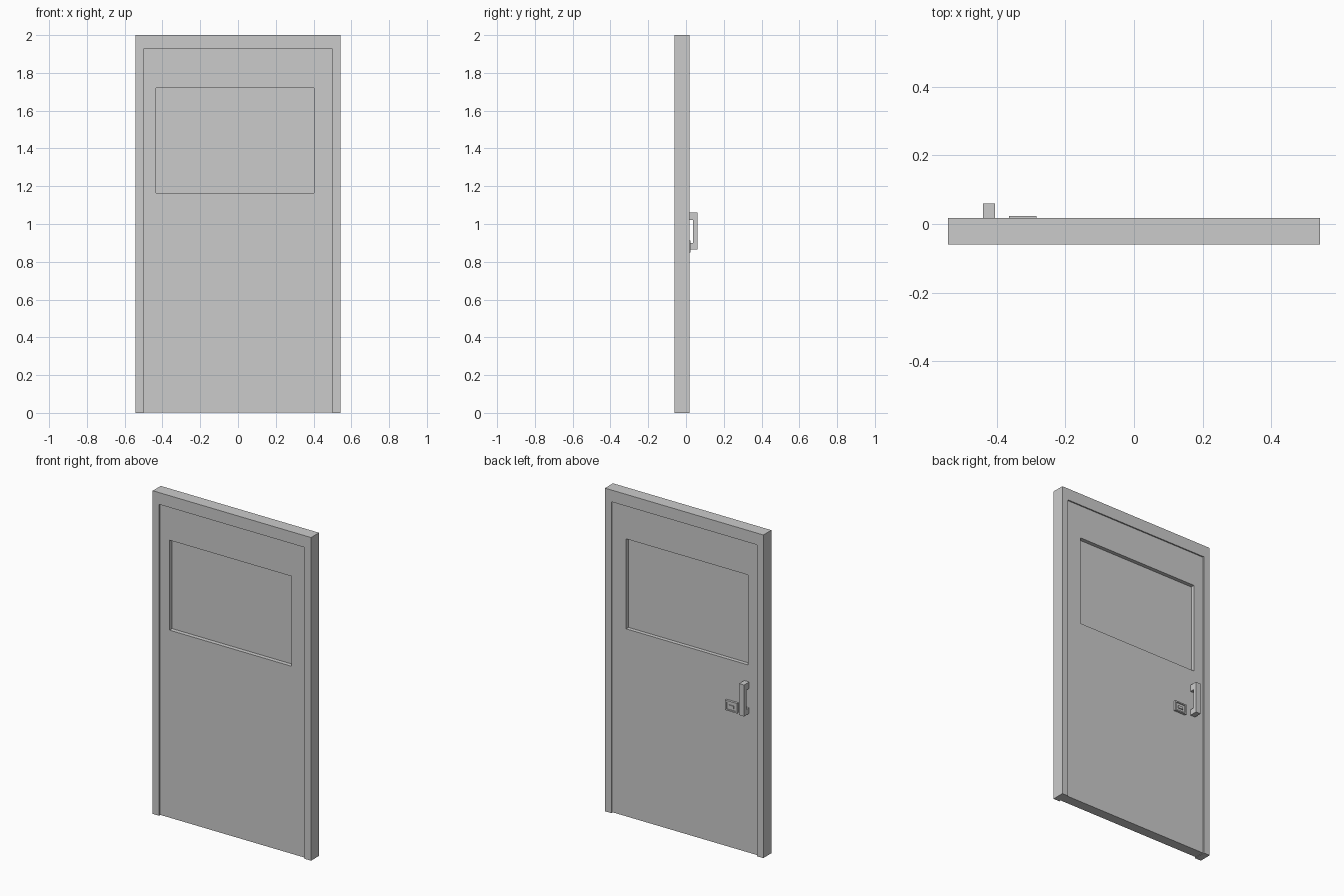
import bpy, bmesh
from mathutils import Vector

if "Cube" in bpy.data.objects:
    bpy.data.objects.remove(bpy.data.objects["Cube"])


def finish(name, bm):
    bmesh.ops.recalc_face_normals(bm, faces=bm.faces)
    mesh = bpy.data.meshes.new(name)
    bm.to_mesh(mesh)
    bm.free()
    obj = bpy.data.objects.new(name, mesh)
    bpy.context.collection.objects.link(obj)
    return obj


def prism(name, points, offset):
    """Extrude a closed flat outline along an offset vector."""
    bm = bmesh.new()
    face = bm.faces.new([bm.verts.new(p) for p in points])
    ext = bmesh.ops.extrude_face_region(bm, geom=[face], use_keep_orig=True)
    moved = [g for g in ext["geom"] if isinstance(g, bmesh.types.BMVert)]
    bmesh.ops.translate(bm, verts=moved, vec=Vector(offset))
    return finish(name, bm)


def rect(x0, x1, z0, z1):
    return [(x0, z0), (x1, z0), (x1, z1), (x0, z1)]


def slab(name, r, y0, y1):
    return prism(name, [(x, y0, z) for x, z in rect(*r)], (0, y1 - y0, 0))


def ring(name, outer, inner, y0, y1):
    """Rectangular slab with a rectangular opening."""
    bm = bmesh.new()
    loops = [[bm.verts.new((x, y, z)) for x, z in rect(*r)]
             for r, y in ((outer, y0), (inner, y0), (inner, y1), (outer, y1))]
    for a, b in zip(loops, loops[1:] + loops[:1]):
        for i in range(4):
            j = (i + 1) % 4
            bm.faces.new((a[i], a[j], b[j], b[i]))
    return finish(name, bm)


FRONT, BACK, STEP = -0.06, 0.018, 0.008
W, INNER_W, INNER_TOP = 0.542, 0.499, 1.927
WINDOW = (-0.433, 0.403, 1.163, 1.72)

# Door frame: two jambs and a header, open at the bottom
frame = [(-W, 0), (-W, 2), (W, 2), (W, 0), (INNER_W, 0), (INNER_W, INNER_TOP),
         (-INNER_W, INNER_TOP), (-INNER_W, 0)]
prism("door_frame", [(x, FRONT, z) for x, z in frame], (0, BACK - FRONT, 0))

# Door leaf, set slightly back from the frame on both sides
ring("door_leaf", (-INNER_W, INNER_W, 0.003, INNER_TOP), WINDOW,
     FRONT + STEP, BACK - STEP)

# Thin window pane in the middle of the leaf
slab("window_pane", WINDOW, -0.026, -0.014)

# Pull handle on the back face
grip = [(0.009, 0.865), (0.06, 0.865), (0.06, 1.06), (0.009, 1.06),
        (0.009, 1.02), (0.038, 1.02), (0.038, 0.9), (0.009, 0.9)]
prism("pull_handle", [(-0.44, y, z) for y, z in grip], (0.034, 0, 0))

# Lock plate with a raised rim and a small latch
PLATE = (-0.365, -0.285, 0.85, 0.912)
PLATE_IN = (-0.357, -0.293, 0.858, 0.904)
ring("lock_plate_rim", PLATE, PLATE_IN, 0.009, 0.024)
slab("lock_plate", PLATE_IN, 0.009, 0.018)
slab("lock_latch", (-0.342, -0.308, 0.872, 0.888), 0.017, 0.024)
